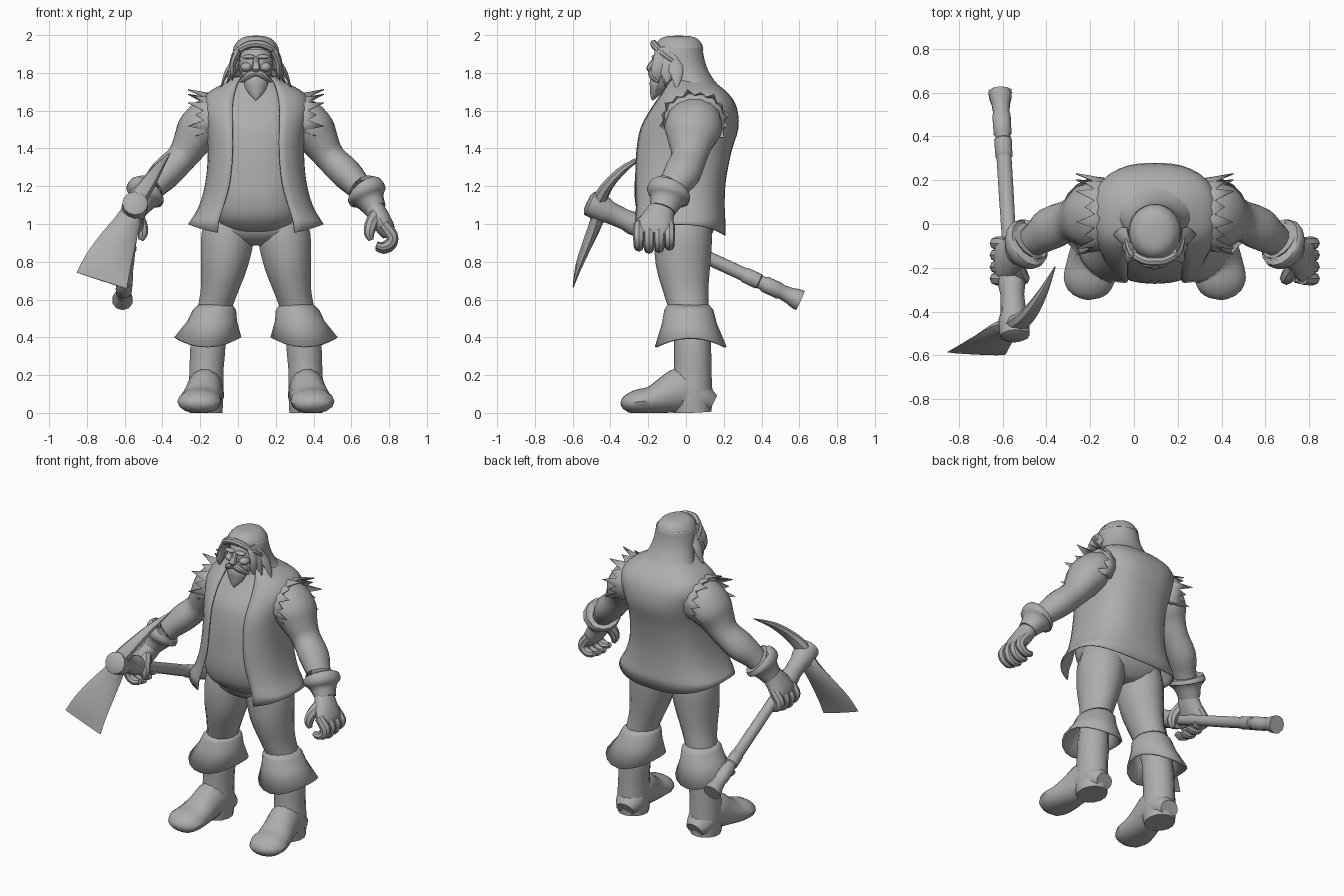
import bpy, bmesh, math
from mathutils import Vector

C = 0.095  # body centre line in x
grey = bpy.data.materials.new("plain grey")
grey.diffuse_color = (0.42, 0.42, 0.42, 1)


def finish(bm, name, solid=0, angle=40):
    bmesh.ops.remove_doubles(bm, verts=bm.verts, dist=0.0004)
    bmesh.ops.recalc_face_normals(bm, faces=bm.faces)
    me = bpy.data.meshes.new(name)
    bm.to_mesh(me)
    bm.free()
    ob = bpy.data.objects.new(name, me)
    bpy.context.collection.objects.link(ob)
    me.materials.append(grey)
    if solid:
        m = ob.modifiers.new("thickness", 'SOLIDIFY')
        m.thickness, m.offset = solid, -1
    bpy.ops.object.select_all(action='DESELECT')
    ob.select_set(True)
    bpy.context.view_layer.objects.active = ob
    bpy.ops.object.shade_smooth_by_angle(angle=math.radians(angle))
    return ob


def refine(rows, k):
    """Catmull-Rom through rows of numbers."""
    out = []
    for i in range(len(rows) - 1):
        a, b, c, d = rows[max(i - 1, 0)], rows[i], rows[i + 1], rows[min(i + 2, len(rows) - 1)]
        for j in range(k):
            t = j / k
            out.append([0.5 * (2 * q + (r - p) * t + (2 * p - 5 * q + 4 * r - s) * t * t
                               + (3 * q - p - 3 * r + s) * t ** 3) for p, q, r, s in zip(a, b, c, d)])
    return out + [list(rows[-1])]


def skin(bm, rings, closed, caps):
    vs = [[bm.verts.new(p) for p in r] for r in rings]
    n = len(vs[0])
    for a, b in zip(vs, vs[1:]):
        for i in range(n if closed else n - 1):
            j = (i + 1) % n
            bm.faces.new((a[i], a[j], b[j], b[i]))
    if caps:
        bm.faces.new(vs[0])
        bm.faces.new(vs[-1])


def tube(name, rows, s=1, side=(0, 1, 0), seg=14, k=3, floor=None, cx=C, caps=True, solid=0):
    """rows: x, y, z, radius along the side vector, radius across it."""
    rows = refine(rows, k)
    P = [Vector(r[:3]) for r in rows]
    rings = []
    for i, r in enumerate(rows):
        t = (P[min(i + 1, len(P) - 1)] - P[max(i - 1, 0)]).normalized()
        u = Vector(side)
        u = (u - t * u.dot(t)).normalized()
        v = t.cross(u)
        ring = []
        for a in range(seg):
            q = P[i] + u * r[3] * math.cos(math.tau * a / seg) + v * r[4] * math.sin(math.tau * a / seg)
            ring.append((cx + s * q.x, q.y, q.z if floor is None else max(q.z, floor)))
        rings.append(ring)
    bm = bmesh.new()
    skin(bm, rings, True, caps)
    return finish(bm, name, solid)


def shell(name, rows, n=2.4, seg=32, k=3, hem=0, caps=False, solid=0, is_open=True):
    """rows: z, half width, front y, back y, half width of the front opening."""
    rings = []
    for i, (z, w, f, b, o) in enumerate(refine(rows, k)):
        t0 = math.asin(min(max(o, 0) / w, 1) ** (n / 2)) if is_open else 0
        ring = []
        for j in range(seg + (1 if is_open else 0)):
            t = t0 + (math.tau - 2 * t0) * j / seg
            sx, cy = math.sin(t), math.cos(t)
            x = w * math.copysign(abs(sx) ** (2 / n), sx)
            y = (f + b) / 2 - (b - f) / 2 * math.copysign(abs(cy) ** (2 / n), cy)
            ring.append((C + x, y, z - (hem * cy * cy if i == 0 else 0)))
        rings.append(ring)
    bm = bmesh.new()
    skin(bm, rings, not is_open, caps)
    return finish(bm, name, solid)


def ball(name, x, y, z, rx, ry, rz, s=1):
    bm = bmesh.new()
    bmesh.ops.create_uvsphere(bm, u_segments=16, v_segments=10, radius=1)
    for v in bm.verts:
        v.co = (C + s * (x + v.co.x * rx), y + v.co.y * ry, z + v.co.z * rz)
    return finish(bm, name)


# torso, hips and open vest
shell("shirt", [(.96, .17, -.17, .12, 0), (1.03, .235, -.245, .17, 0), (1.14, .255, -.272, .19, 0),
      (1.28, .255, -.268, .2, 0), (1.42, .245, -.255, .23, 0), (1.54, .26, -.225, .25, 0),
      (1.64, .25, -.155, .23, 0), (1.71, .18, -.11, .17, 0), (1.78, .08, -.09, .08, 0)],
      is_open=False, caps=True)
shell("trouser_seat", [(.885, .06, -.08, .08, 0), (.92, .2, -.14, .12, 0), (.98, .27, -.175, .15, 0),
      (1.1, .25, -.17, .16, 0)], is_open=False, caps=True)
shell("vest", [(1.0, .36, -.295, .21, .205), (1.09, .305, -.29, .205, .175), (1.22, .268, -.288, .21, .14),
      (1.38, .255, -.28, .24, .125), (1.51, .268, -.255, .278, .125), (1.62, .29, -.19, .268, .125),
      (1.69, .26, -.14, .225, .115), (1.745, .17, -.11, .16, .1), (1.78, .11, -.08, .11, .08)],
      hem=.06, solid=.008, n=2.6)

for s, tag in ((1, "left"), (-1, "right")):
    # torn armhole edge
    bm = bmesh.new()
    rings = [[], []]
    for i in range(25):
        a = math.radians(-45 + 270 * i / 24)
        tip = i % 2 * (1.3 if i % 4 == 1 else .7)
        cy, sz = math.cos(a), math.sin(a)
        rings[0].append((C + s * .2, .045 + .16 * cy, 1.55 + .135 * sz))
        rings[1].append((C + s * (.275 + .065 * tip), .045 + (.165 + .02 * tip) * cy,
                         1.55 + (.135 + .025 * tip) * sz))
    skin(bm, rings, False, False)
    finish(bm, tag + "_torn_armhole", .006)

    # arm, gauntlet and hand
    tube(tag + "_arm", [(.17, .05, 1.59, .1, .09), (.25, .045, 1.555, .145, .115), (.305, .035, 1.49, .15, .12),
         (.345, .025, 1.425, .12, .1), (.395, .015, 1.35, .095, .082), (.475, -.02, 1.27, .1, .085),
         (.54, -.065, 1.2, .08, .07), (.6, -.1, 1.12, .06, .055)], s)
    tube(tag + "_gauntlet", [(.575, -.085, 1.175, .075, .07), (.57, -.08, 1.18, .11, .1),
         (.59, -.095, 1.155, .12, .108), (.605, -.105, 1.125, .088, .078), (.635, -.125, 1.075, .072, .058)], s)
    tube(tag + "_palm", [(.61, -.11, 1.11, .06, .05), (.645, -.14, 1.05, .08, .055), (.685, -.165, .98, .105, .05),
         (.705, -.17, .94, .1, .035)], s)
    for i in range(4):
        y, d = -.25 + i * .054, .012 * abs(i - 1.3)
        tube(f"{tag}_finger_{i + 1}", [(.675, y, 1.0, .028, .03), (.72, y, .94, .031, .032),
             (.715, y, .885 + d, .028, .028), (.675, y, .862 + d, .026, .024), (.638, y, .872 + d, .018, .016)],
             s, seg=8)
    tube(tag + "_thumb", [(.64, -.18, 1.06, .03, .035), (.61, -.235, 1.0, .034, .034),
         (.6, -.25, .95, .028, .028), (.61, -.25, .915, .014, .014)], s, seg=8)

    # leg, flared boot cuff and boot
    tube(tag + "_trouser_leg", [(.135, -.015, 1.03, .14, .125), (.15, -.015, .93, .152, .143),
         (.168, -.015, .79, .145, .128), (.195, 0, .65, .12, .1), (.22, .015, .55, .105, .09),
         (.25, .03, .4, .09, .085)], s)
    bm = bmesh.new()
    rings = []
    for x, y, z, r, q, dip in ((.215, .012, .575, .088, .108, 0), (.22, .015, .545, .115, .13, 0),
                               (.232, .018, .48, .132, .145, .005), (.255, .025, .375, .178, .19, .025)):
        rings.append([(C + s * (x + r * math.cos(a)), y + q * math.sin(a), z - dip * math.cos(2 * a + math.pi))
                      for a in [math.tau * i / 20 for i in range(20)]])
    skin(bm, rings, True, False)
    finish(bm, tag + "_boot_cuff", .012)
    tube(tag + "_boot_shaft", [(.245, .03, .46, .095, .085), (.255, .035, .34, .098, .095),
         (.262, .035, .22, .1, .092), (.265, .03, .1, .11, .095), (.265, .035, .0, .1, .09)], s, floor=0)
    tube(tag + "_boot_foot", [(.255, .14, .05, .06, .05), (.26, .08, .08, .09, .08), (.268, -.02, .12, .095, .12),
         (.28, -.1, .095, .1, .1), (.292, -.18, .068, .11, .075), (.302, -.26, .058, .115, .065),
         (.31, -.315, .045, .085, .045), (.313, -.338, .035, .03, .018)], s, side=(1, 0, 0), floor=0)

    # face details and hair locks
    ball(tag + "_brow", .038, -.163, 1.885, .035, .02, .012, s)
    ball(tag + "_cheek", .05, -.14, 1.83, .032, .035, .025, s)
    ball(tag + "_ear", .1, -.05, 1.85, .015, .03, .04, s)
    tube(tag + "_moustache", [(0, -.182, 1.802, .018, .018), (.035, -.18, 1.79, .02, .02),
         (.068, -.155, 1.762, .013, .014), (.092, -.14, 1.755, .002, .002)], s, seg=8)
    for i, (x, y, z) in enumerate(((.125, -.15, 1.76), (.15, -.1, 1.745), (.19, -.05, 1.71))):
        tube(f"{tag}_hair_lock_{i + 1}", [(.085, y / 2 - .06, 1.93, .03, .02), (.118, y * .7 - .03, 1.86, .04, .018),
             ((x + .12) / 2, y, 1.8, .035, .015), (x, y, z, .002, .002)], s, seg=6)

# head, nose, beard
ball("head", 0, -.06, 1.85, .092, .108, .12)
ball("jaw", 0, -.09, 1.79, .075, .08, .07)
ball("neck", 0, -.01, 1.74, .1, .1, .1)
tube("nose", [(0, -.158, 1.885, .014, .012), (0, -.178, 1.845, .018, .018), (0, -.192, 1.822, .024, .018),
     (0, -.178, 1.808, .015, .01)], side=(1, 0, 0), seg=8)
tube("beard", [(0, -.13, 1.79, .06, .05), (0, -.145, 1.75, .065, .05), (0, -.155, 1.715, .056, .04),
     (0, -.17, 1.68, .03, .022), (0, -.178, 1.655, .004, .004)], side=(1, 0, 0), seg=10)

# hair: long back, closed crown, brow roll
shell("long_hair", [(1.69, .2, -.06, .215, .17), (1.76, .155, -.09, .15, .13), (1.83, .132, -.12, .11, .1),
      (1.9, .124, -.15, .092, .085), (1.94, .118, -.155, .09, .06)], n=2, solid=.008)
shell("crown", [(1.92, .122, -.16, .092, 0), (1.95, .11, -.158, .085, 0), (1.98, .083, -.135, .062, 0),
      (1.994, .045, -.1, .02, 0), (1.997, .008, -.05, -.03, 0)], n=2, is_open=False, caps=True)
tube("brow_roll", [(-.128, -.07, 1.86, .012, .012), (-.105, -.13, 1.905, .018, .018), (-.05, -.165, 1.945, .02, .02),
     (0, -.17, 1.955, .02, .02), (.05, -.165, 1.945, .02, .02), (.105, -.13, 1.905, .018, .018),
     (.128, -.07, 1.86, .012, .012)], side=(0, 0, 1), seg=8)

# pickaxe: handle with banded ends, socket, pointed arm and broad blade
A, B = Vector((-.545, -.50, 1.105)), Vector((-.612, .605, .595))


def along(t, r):
    p = A.lerp(B, t)
    return (p.x, p.y, p.z, r, r)


def handle(name, spec, seg=10):
    tube(name, [along(t, r) for t, r in spec], side=(0, 0, 1), seg=seg, k=1, cx=0)


handle("pick_handle", [(.1, .036), (.4, .034), (.6, .036), (.82, .036), (.83, .043), (.9, .044), (.91, .038),
       (.95, .044), (.975, .053), (1, .056)])
handle("pick_grip_band", [(.73, .036), (.735, .041), (.8, .042), (.805, .036)])
handle("pick_socket", [(-.02, .045), (-.01, .068), (.06, .07), (.09, .058), (.16, .054), (.2, .062), (.23, .058),
       (.235, .036)], 12)
W = (.9, -.08, -.43)
tube("pick_point", [(-.56, -.47, 1.06, .055, .04), (-.535, -.455, 1.13, .052, .038), (-.48, -.41, 1.21, .042, .03),
     (-.42, -.32, 1.3, .026, .02), (-.36, -.195, 1.375, .003, .003)], side=W, seg=8, cx=0)
tube("pick_blade", [(-.54, -.455, 1.11, .05, .04), (-.585, -.475, 1.01, .07, .035), (-.64, -.52, .9, .1, .028),
     (-.69, -.565, .79, .125, .018), (-.722, -.592, .7, .14, .005)], side=W, seg=8, cx=0)
